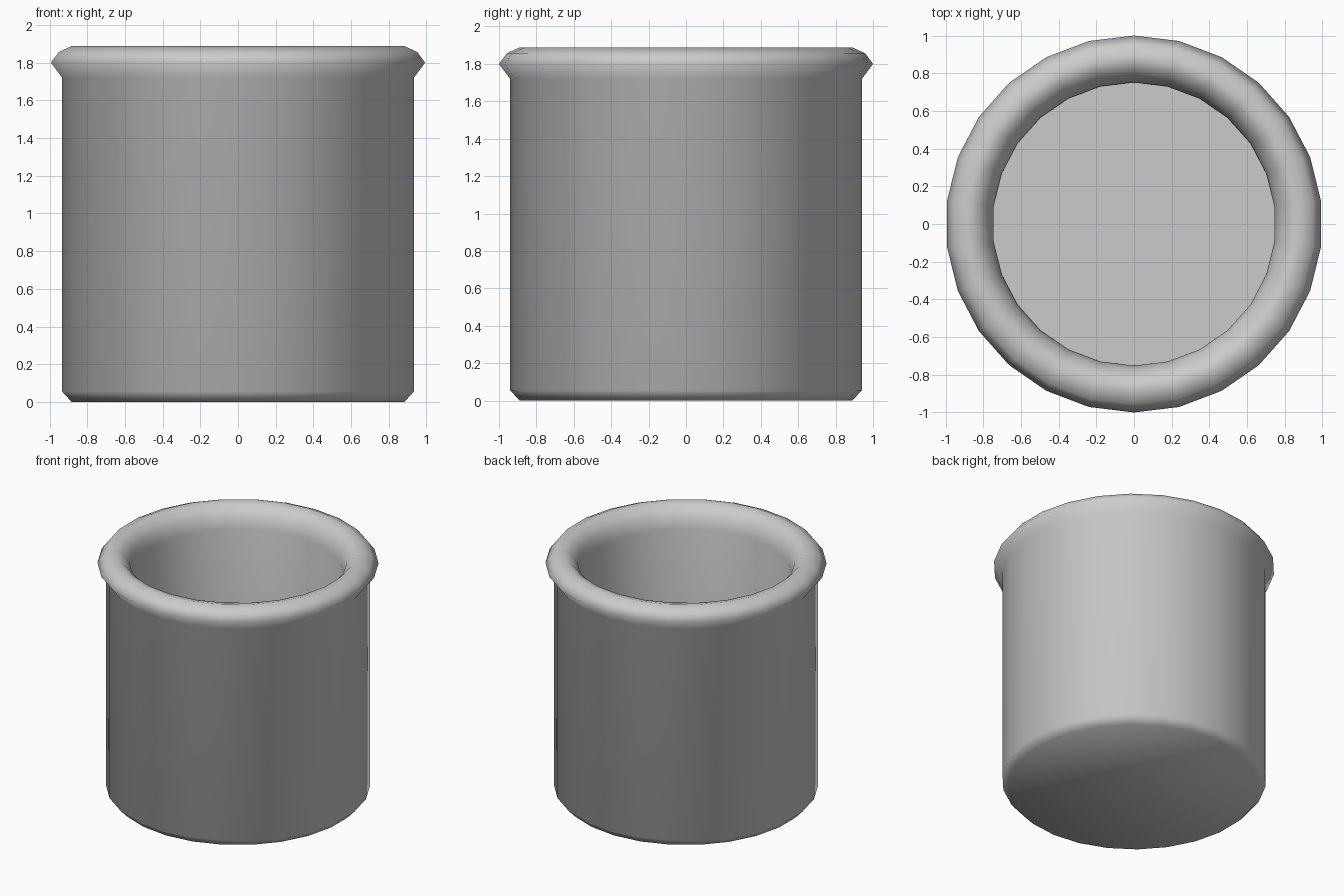
import bpy, bmesh, math

if "Cube" in bpy.data.objects:
    bpy.data.objects.remove(bpy.data.objects["Cube"])

SIDES = 26

# Half profile (radius, height): base, outer wall, rolled lip, inner wall, floor
profile = [
    (0.89, 0.00), (0.94, 0.055), (0.94, 1.72),
    (1.00, 1.80), (0.957, 1.857), (0.89, 1.888), (0.83, 1.872),
    (0.775, 1.81), (0.752, 1.72), (0.75, 0.19),
]

# Spin the profile into rings, with a corner on the y axis
bm = bmesh.new()
rings = []
for r, z in profile:
    rings.append([bm.verts.new((r * math.sin(2 * math.pi * i / SIDES),
                                r * math.cos(2 * math.pi * i / SIDES), z))
                  for i in range(SIDES)])
for a, b in zip(rings, rings[1:]):
    for i in range(SIDES):
        j = (i + 1) % SIDES
        bm.faces.new((a[i], a[j], b[j], b[i]))

# Underside and inside floor
bm.faces.new(rings[0])
bm.faces.new(rings[-1])
bmesh.ops.recalc_face_normals(bm, faces=bm.faces)

mesh = bpy.data.meshes.new("round_pot")
bm.to_mesh(mesh)
bm.free()
pot = bpy.data.objects.new("round_pot", mesh)
bpy.context.collection.objects.link(pot)

# Smooth walls and lip, crisp inside floor edge
bpy.context.view_layer.objects.active = pot
pot.select_set(True)
bpy.ops.object.shade_smooth_by_angle(angle=math.radians(85))
